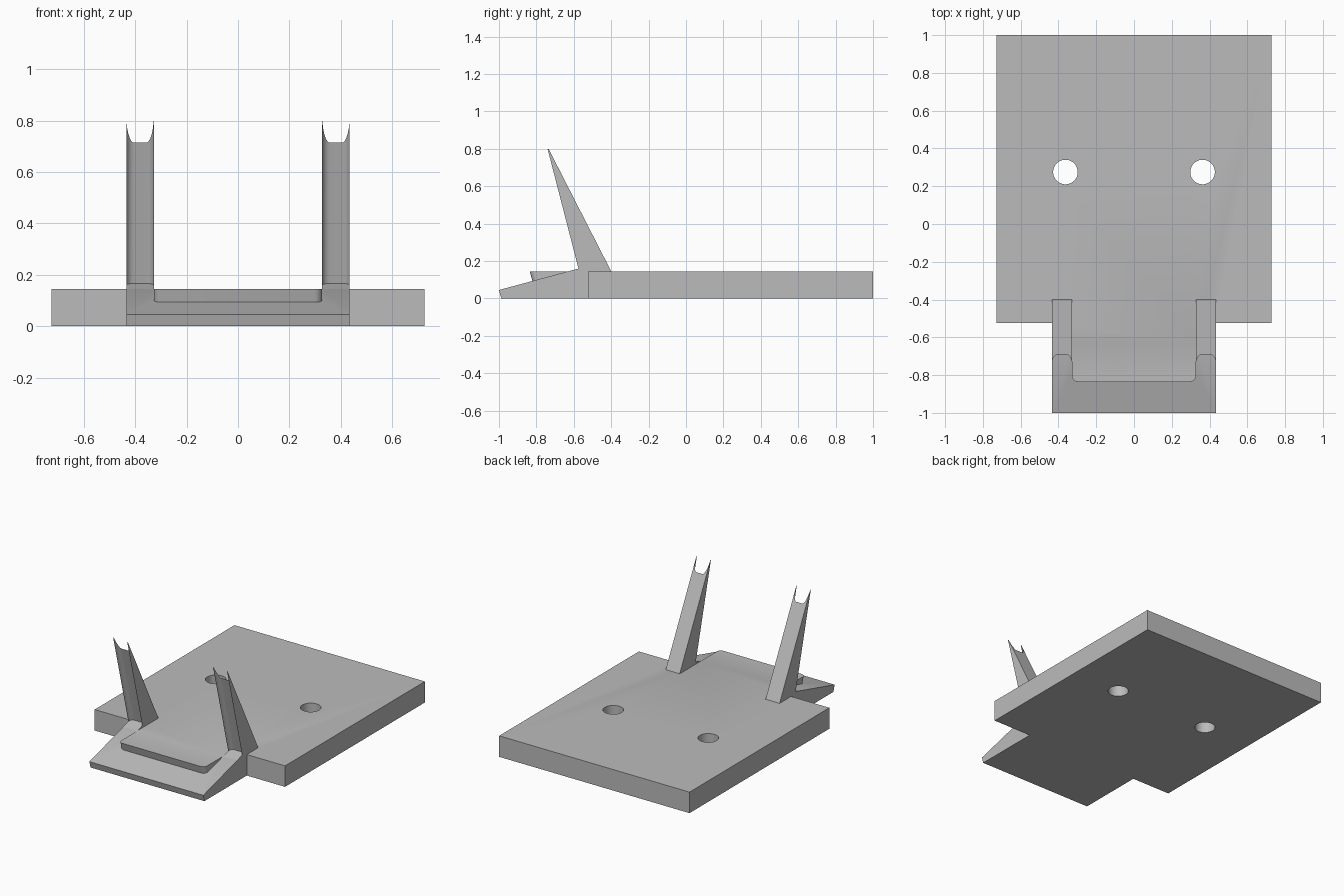
import bpy, bmesh, math
from mathutils import Vector, Matrix

if "Cube" in bpy.data.objects:
    bpy.data.objects.remove(bpy.data.objects["Cube"], do_unlink=True)

grey = bpy.data.materials.new("plain grey")
grey.use_nodes = True
grey.diffuse_color = (0.5, 0.5, 0.5, 1)
grey.node_tree.nodes["Principled BSDF"].inputs["Base Color"].default_value = grey.diffuse_color

TOP = 0.145          # slab thickness
INNER, OUTER = 0.328, 0.435   # prong sides
SLOPE = 0.27         # ramp rise per unit y
NOSE = Vector((0, -1, 0.045))


def add_object(name, bm):
    bmesh.ops.recalc_face_normals(bm, faces=bm.faces)
    mesh = bpy.data.meshes.new(name)
    bm.to_mesh(mesh)
    bm.free()
    mesh.materials.append(grey)
    obj = bpy.data.objects.new(name, mesh)
    bpy.context.collection.objects.link(obj)
    return obj


def prism(name, outline, depth):
    """Extrude a flat xy outline upwards."""
    bm = bmesh.new()
    face = bm.faces.new([bm.verts.new((x, y, 0)) for x, y in outline])
    ext = bmesh.ops.extrude_face_region(bm, geom=[face])["geom"]
    bmesh.ops.translate(bm, vec=(0, 0, depth),
                        verts=[v for v in ext if isinstance(v, bmesh.types.BMVert)])
    return add_object(name, bm)


def cut(target, cutter):
    mod = target.modifiers.new(cutter.name, 'BOOLEAN')
    mod.operation, mod.solver, mod.object = 'DIFFERENCE', 'EXACT', cutter
    bpy.context.view_layer.objects.active = target
    bpy.ops.object.modifier_apply(modifier=mod.name)
    bpy.data.objects.remove(cutter, do_unlink=True)


# Slab with a front tongue, its nose square to the ramp
half = [(OUTER, -1), (OUTER, -0.525), (0.727, -0.525), (0.727, 1)]
base = prism("base_plate", half + [(-x, y) for x, y in reversed(half)], TOP)
for v in base.data.vertices:
    if v.co.y < -0.9:
        v.co.y = NOSE.y - (v.co.z - NOSE.z) * SLOPE

# Ramp cut around a raised platform with rounded corners
R, FRONT = 0.03, 0.185
arc = [(INNER - R + R * math.cos(a), FRONT + R - R * math.sin(a))
       for a in [i * math.pi / 16 for i in range(9)]]
side = [(0.6, -0.2), (0.6, 0.5), (INNER, 0.5)] + arc
ramp = prism("ramp_cutter", side + [(-x, y) for x, y in reversed(side)], 0.4)
ramp.data.transform(Matrix.Translation(NOSE) @ Matrix.Rotation(math.atan(SLOPE), 4, 'X'))
cut(base, ramp)

# Two round through holes
for x in (-0.363, 0.363):
    circle = [(x + 0.065 * math.cos(a), 0.275 + 0.065 * math.sin(a))
              for a in [i * math.tau / 48 for i in range(48)]]
    hole = prism("hole_cutter", circle, 1)
    hole.data.transform(Matrix.Translation((0, 0, -0.5)))
    cut(base, hole)


# Leaning prongs with a hollow front and knife edges
def prong_section(x, d):
    lean, back_lean = -0.258, -0.511
    front = lambda z: -0.575 + d + lean * (z - 0.16)
    back = lambda z: -0.4 + back_lean * (z - TOP)
    tip = min(0.8, (0.175 - d + 0.16 * lean - TOP * back_lean) / (lean - back_lean))
    # foot of the hollow lies on the ramp
    foot = (NOSE.z + SLOPE * (0.425 + d - 0.16 * lean)) / (1 - SLOPE * lean)
    start = NOSE.y + (TOP - NOSE.z) / SLOPE
    return [(x, y, z) for y, z in ((start, TOP), (front(foot), foot), (front(tip), tip),
                                   (back(tip), tip), (back(TOP), TOP))]


def add_prong(name, sign):
    depth, r = 0.027, 0.03
    angles = [i * math.pi / 20 for i in range(11)]
    steps = [(INNER + r * (1 - math.cos(a)), depth * math.sin(a)) for a in angles]
    steps += [(INNER + OUTER - x, d) for x, d in reversed(steps)]
    bm = bmesh.new()
    rings = [[bm.verts.new(p) for p in prong_section(sign * x, d)] for x, d in steps]
    for a, b in zip(rings, rings[1:]):
        for i in range(5):
            j = (i + 1) % 5
            bm.faces.new((a[i], a[j], b[j], b[i]))
    bm.faces.new(rings[0])
    bm.faces.new(rings[-1])
    bmesh.ops.remove_doubles(bm, verts=bm.verts, dist=0.00001)
    return add_object(name, bm)


parts = [base, add_prong("left_prong", 1), add_prong("right_prong", -1)]

bpy.ops.object.select_all(action='DESELECT')
for obj in parts:
    obj.select_set(True)
bpy.context.view_layer.objects.active = base
bpy.ops.object.shade_smooth_by_angle(angle=math.radians(30))
